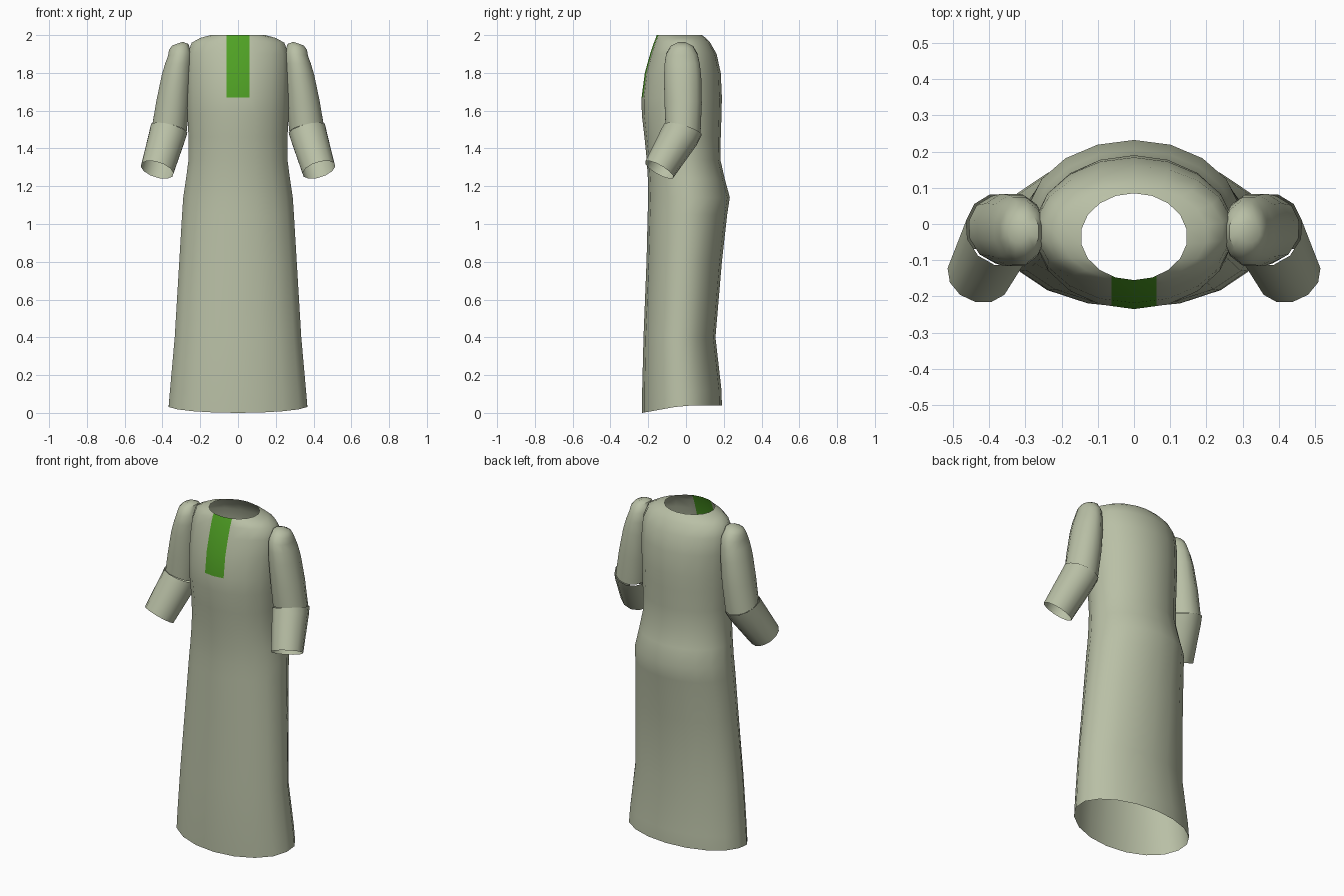
import bpy, bmesh, math
from mathutils import Vector

if "Cube" in bpy.data.objects:
    bpy.data.objects.remove(bpy.data.objects["Cube"])


def material(name, rgb):
    m = bpy.data.materials.new(name)
    m.diffuse_color = (*rgb, 1)
    m.use_nodes = True
    m.node_tree.nodes["Principled BSDF"].inputs["Base Color"].default_value = m.diffuse_color
    return m


CLOTH = material("sage cloth", (0.485, 0.525, 0.38))
GREEN = material("green trim", (0.08, 0.36, 0.018))


def loft(name, rings, cap_start=False, edit=None):
    """Skin a list of equal-sized point rings into one smooth object."""
    bm = bmesh.new()
    loops = [[bm.verts.new(p) for p in ring] for ring in rings]
    n = len(loops[0])
    for a, b in zip(loops, loops[1:]):
        for i in range(n):
            j = (i + 1) % n
            bm.faces.new((a[i], a[j], b[j], b[i]))
    if cap_start:
        bm.faces.new(loops[0])
    bmesh.ops.recalc_face_normals(bm, faces=bm.faces)
    if edit:
        edit(bm)
    me = bpy.data.meshes.new(name)
    bm.to_mesh(me)
    bm.free()
    me.materials.append(CLOTH)
    me.materials.append(GREEN)
    ob = bpy.data.objects.new(name, me)
    bpy.context.collection.objects.link(ob)
    bpy.ops.object.select_all(action='DESELECT')
    ob.select_set(True)
    bpy.context.view_layer.objects.active = ob
    bpy.ops.object.shade_smooth_by_angle(angle=math.radians(40))
    return ob


def gown_ring(z, half_width, front, back, dip=0.0, n=18):
    """Oval slice; dip lowers the front of the slice."""
    pts = []
    for i in range(n):
        a = 2 * math.pi * i / n
        s, c = math.sin(a), math.cos(a)
        pts.append((half_width * s / math.cos(math.pi / n),
                    (front + back) / 2 + (back - front) / 2 * c,
                    z - dip * max(0, -c)))
    return pts


# Gown: height, half width, front y, back y, front dip
GOWN = [
    (2.00, 0.145, -0.155, 0.085, 0),
    (1.985, 0.20, -0.160, 0.105, 0),
    (1.96, 0.245, -0.170, 0.128, 0),
    (1.90, 0.268, -0.190, 0.162, 0),
    (1.80, 0.272, -0.218, 0.184, 0),
    (1.67, 0.270, -0.235, 0.190, 0),
    (1.58, 0.268, -0.234, 0.188, 0),
    (1.46, 0.262, -0.220, 0.184, 0),
    (1.34, 0.262, -0.208, 0.182, 0),
    (1.24, 0.275, -0.202, 0.205, 0),
    (1.14, 0.290, -0.200, 0.232, 0),
    (1.05, 0.296, -0.203, 0.218, 0),
    (0.80, 0.311, -0.209, 0.190, 0),
    (0.40, 0.335, -0.225, 0.156, 0),
    (0.12, 0.360, -0.232, 0.188, 0),
    (0.038, 0.367, -0.232, 0.190, 0.038),
]
STRIP_HALF, STRIP_BOTTOM = 0.062, 1.67


def cut_strip(bm):
    """Cut the neck strip into the front of the chest and colour it."""
    def chest():
        return [f for f in bm.faces if f.calc_center_median().y < -0.1
                and f.calc_center_median().z > STRIP_BOTTOM]
    for side in (-1, 1):
        faces = chest()
        geom = faces + list({e for f in faces for e in f.edges}) \
            + list({v for f in faces for v in f.verts})
        bmesh.ops.bisect_plane(bm, geom=geom, plane_co=(side * STRIP_HALF, 0, 0),
                               plane_no=(1, 0, 0))
    for f in chest():
        if abs(f.calc_center_median().x) < STRIP_HALF:
            f.material_index = 1


loft("gown", [gown_ring(*r) for r in GOWN], edit=cut_strip)


def tube_ring(center, normal, rx, ry, side, n=12):
    """Oval slice of a sleeve, square to the given direction."""
    nz = Vector(normal).normalized()
    u = Vector((0, 1, 0)).cross(nz).normalized()
    v = nz.cross(u)
    pts = []
    for i in range(n):
        a = 2 * math.pi * (i + 0.5) / n
        p = Vector(center) + u * rx * math.cos(a) + v * ry * math.sin(a)
        pts.append((p.x * side, p.y, p.z))
    return pts


# Sleeves: centre, direction, radius across, radius front to back
UPPER = [
    ((0.320, -0.022, 1.955), (0.35, 0, 1), 0.03, 0.03),
    ((0.314, -0.022, 1.938), (0.30, 0, 1), 0.055, 0.062),
    ((0.309, -0.022, 1.900), (0.15, 0, 1), 0.064, 0.086),
    ((0.316, -0.020, 1.850), (0.0, 0, 1), 0.072, 0.096),
    ((0.326, -0.018, 1.780), (-0.1, 0, 1), 0.081, 0.102),
    ((0.345, -0.015, 1.640), (-0.13, 0, 1), 0.091, 0.102),
    ((0.364, -0.016, 1.500), (-0.2, 0.3, 1), 0.096, 0.100),
]
LOWER = [
    ((0.366, -0.016, 1.500), (-0.25, 0.3, 1), 0.102, 0.105),
    ((0.376, -0.036, 1.462), (-0.27, 0.4, 0.9), 0.100, 0.104),
    ((0.428, -0.142, 1.287), (-0.27, 0.475, 0.84), 0.091, 0.086),
]
for side, word in ((-1, "left"), (1, "right")):
    loft(word + "_upper_sleeve", [tube_ring(*r, side) for r in UPPER], cap_start=True)
    loft(word + "_lower_sleeve", [tube_ring(*r, side) for r in LOWER])
